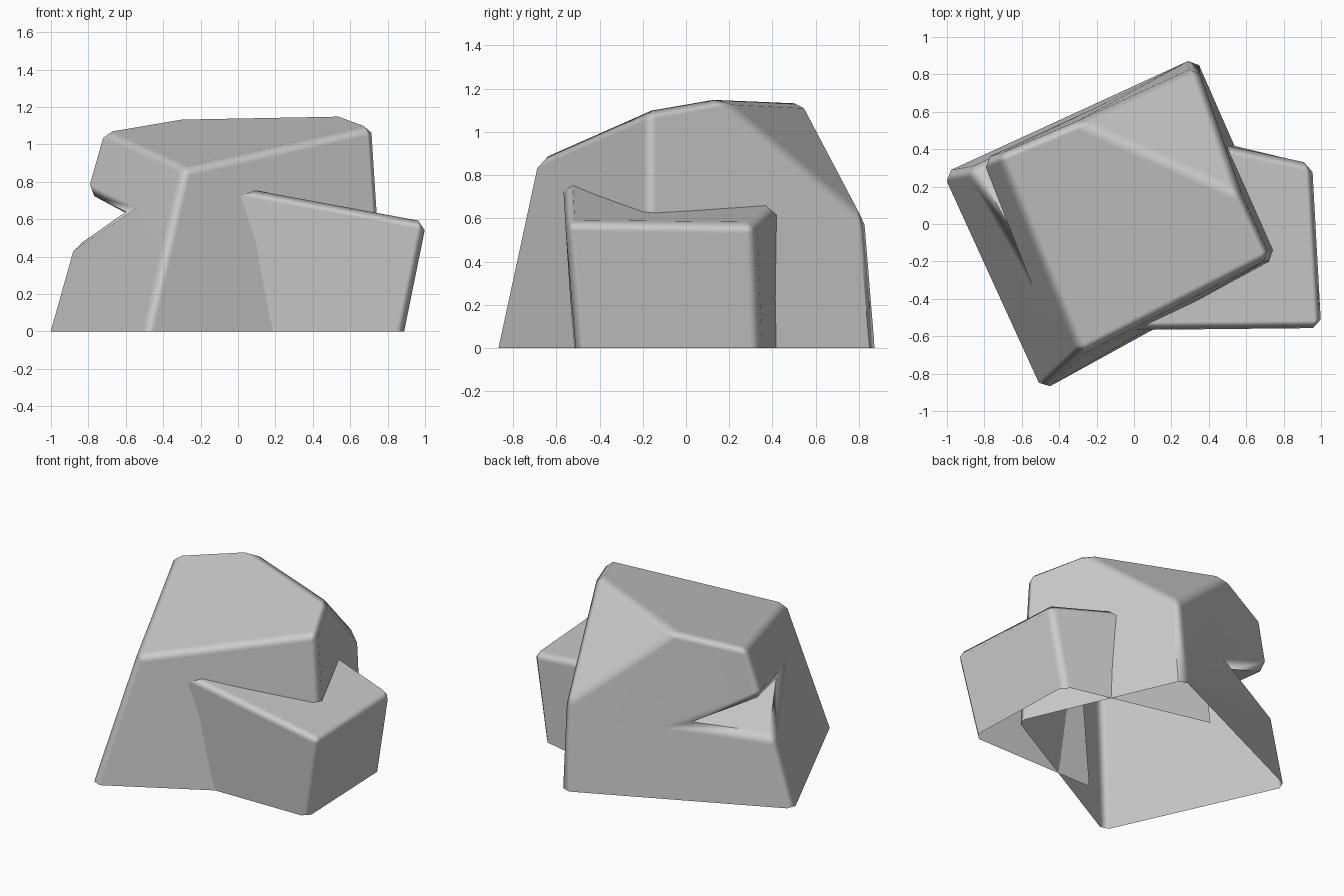
import bpy
import bmesh

cube = bpy.data.objects.get("Cube")
if cube:
    bpy.data.objects.remove(cube, do_unlink=True)

# Plain grey stone
stone = bpy.data.materials.new("grey_stone")
stone.use_nodes = True
grey = (0.6, 0.6, 0.6, 1)
stone.diffuse_color = grey
stone.node_tree.nodes["Principled BSDF"].inputs["Base Color"].default_value = grey


def make_rock(name, corners, faces, bevel):
    """Rock shell from named corners, open underneath, with worn outer edges."""
    bm = bmesh.new()
    verts = {key: bm.verts.new(co) for key, co in corners.items()}
    for face in faces:
        bm.faces.new([verts[key] for key in face.split()])
    bmesh.ops.recalc_face_normals(bm, faces=bm.faces)
    # Only outward edges are worn; the notch crease stays sharp
    weight = bm.edges.layers.float.new("bevel_weight_edge")
    for edge in bm.edges:
        if edge.is_manifold:
            if edge.is_convex and edge.calc_face_angle() > 0.3:
                edge[weight] = 1
            elif not edge.is_convex and edge.calc_face_angle() > 0.6:
                edge.smooth = False
    mesh = bpy.data.meshes.new(name)
    bm.to_mesh(mesh)
    bm.free()
    mesh.materials.append(stone)
    rock = bpy.data.objects.new(name, mesh)
    bpy.context.collection.objects.link(rock)
    for poly in mesh.polygons:
        poly.use_smooth = True
    worn = rock.modifiers.new("worn_edges", "BEVEL")
    worn.width = bevel
    worn.segments = 1
    worn.limit_method = "WEIGHT"
    worn.harden_normals = True
    return rock


# Large boulder: leaning block with sloped top, cut back and a side notch
make_rock(
    "large_boulder",
    {
        "front": (-0.49, -0.89, 0), "left": (-1.02, 0.27, 0),
        "back": (0.33, 0.89, 0), "right": (0.80, -0.18, 0),
        "top_front": (-0.29, -0.70, 0.87), "top_right": (0.73, -0.18, 1.10),
        "ridge_right": (0.57, 0.16, 1.16), "ridge_left": (-0.30, 0.55, 1.14),
        "top_left": (-0.73, 0.37, 1.07), "back_shoulder": (0.34, 0.84, 0.59),
        "overhang": (-0.82, 0.34, 0.75), "ledge": (-0.89, 0.29, 0.46),
        "notch_back": (-0.37, 0.55, 0.51), "notch_front": (-0.62, -0.19, 0.65),
    },
    [
        "front right top_right top_front",
        "right back back_shoulder ridge_right top_right",
        "ridge_right back_shoulder ridge_left",
        "top_front top_right ridge_right ridge_left top_left",
        "left ledge notch_back back",
        "back notch_back ridge_left back_shoulder",
        "notch_back overhang top_left ridge_left",
        "front notch_front ledge left",
        "front top_front notch_front",
        "top_front top_left overhang notch_front",
        "ledge notch_front notch_back",
        "overhang notch_back notch_front",
    ],
    0.045,
)

# Small boulder: tapered block, open where it is buried in the large one
make_rock(
    "small_boulder",
    {
        "fl": (-0.07, -0.52, 0), "fr": (0.89, -0.51, 0),
        "br": (0.86, 0.34, 0), "bl": (-0.14, 0.58, 0),
        "top_fl": (-0.05, -0.57, 0.78), "top_fr": (1.01, -0.56, 0.585),
        "top_br": (0.96, 0.32, 0.575), "top_bl": (-0.08, 0.54, 0.77),
    },
    [
        "fl fr top_fr top_fl",
        "fr br top_br top_fr",
        "br bl top_bl top_br",
        "top_fl top_fr top_br top_bl",
    ],
    0.045,
)
